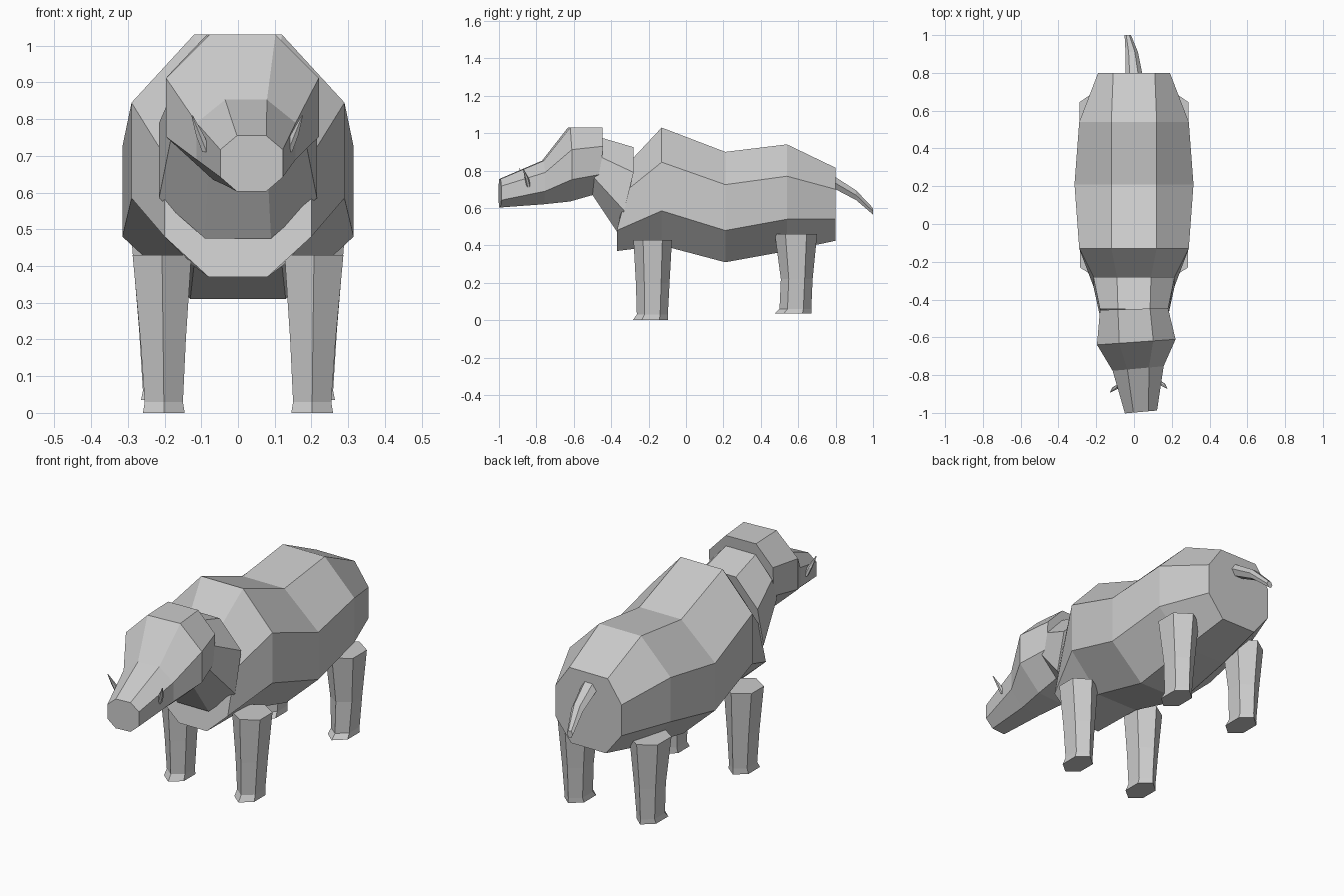
import bpy, bmesh
from math import cos, sin, radians
from mathutils import Vector

# Remove the default cube
cube = bpy.data.objects.get("Cube")
if cube:
    bpy.data.objects.remove(cube, do_unlink=True)

# The single grey hide colour
hide_grey = bpy.data.materials.new("hide_grey")
hide_grey.use_nodes = True
colour = (0.6, 0.6, 0.6, 1)
hide_grey.diffuse_color = colour
hide_grey.node_tree.nodes["Principled BSDF"].inputs["Base Color"].default_value = colour


def loft(name, rings):
    """Skin a list of equal-sided rings and cap both ends, flat shaded."""
    bm = bmesh.new()
    loops = [[bm.verts.new(point) for point in ring] for ring in rings]
    for near, far in zip(loops, loops[1:]):
        count = len(near)
        for i in range(count):
            j = (i + 1) % count
            bm.faces.new((near[i], near[j], far[j], far[i]))
    bm.faces.new(loops[0])
    bm.faces.new(loops[-1])
    bmesh.ops.recalc_face_normals(bm, faces=bm.faces)
    mesh = bpy.data.meshes.new(name)
    bm.to_mesh(mesh)
    bm.free()
    mesh.materials.append(hide_grey)
    obj = bpy.data.objects.new(name, mesh)
    bpy.context.collection.objects.link(obj)
    return obj


def octagon(y, heights, top, side, bottom, middle=0.0, twist=0.0):
    """Eight-sided section; heights run top, shoulder, flank, belly.
    y is one depth, or one depth for each height."""
    depths = y if isinstance(y, tuple) else (y,) * len(heights)
    levels = list(zip(depths, heights, (top, side, side, bottom)))
    right = [(middle - half, d - twist * half, z) for d, z, half in levels]
    left = [(middle + half, d + twist * half, z) for d, z, half in levels]
    return right + left[::-1]


def hexagon(centre, width, depth, slope=0.0):
    """Level six-sided section with points fore and aft."""
    x, y, z = centre
    ring = []
    for i in range(6):
        angle = radians(60 * i)
        along = depth * cos(angle)
        ring.append((x + width * sin(angle) / sin(radians(60)), y + along, z + slope * along))
    return ring


# Barrel of the body, chest to rump
loft("body", [
    octagon((-0.28, -0.31, -0.37, -0.37), (0.87, 0.70, 0.48, 0.37), top=0.09, side=0.20, bottom=0.08),
    octagon(-0.13, (1.03, 0.845, 0.585, 0.40), top=0.12, side=0.29, bottom=0.12),
    octagon(0.21, (0.90, 0.725, 0.48, 0.31), top=0.12, side=0.315, bottom=0.13),
    octagon(0.54, (0.94, 0.77, 0.54, 0.37), top=0.12, side=0.29, bottom=0.12),
    octagon(0.80, (0.815, 0.70, 0.54, 0.425), top=0.11, side=0.19, bottom=0.10),
])

# Neck, slanting up from the chest into the head
loft("neck", [
    octagon((-0.45, -0.45, -0.49, -0.50), (0.975, 0.87, 0.76, 0.67), top=0.085, side=0.18, bottom=0.08),
    octagon((-0.28, -0.28, -0.33, -0.37), (0.925, 0.79, 0.585, 0.475), top=0.09, side=0.215, bottom=0.09),
])

# Head, turned slightly to the left
loft("head", [
    octagon(-0.995, (0.755, 0.717, 0.642, 0.603), top=0.04, side=0.085, bottom=0.04, middle=0.037, twist=0.09),
    octagon(-0.765, (0.853, 0.79, 0.69, 0.62), top=0.057, side=0.135, bottom=0.057, middle=0.022, twist=0.09),
    octagon(-0.625, (1.03, 0.912, 0.752, 0.635), top=0.09, side=0.208, bottom=0.08, middle=0.012, twist=0.07),
    octagon((-0.45, -0.45, -0.46, -0.50), (1.03, 0.93, 0.78, 0.67), top=0.085, side=0.18, bottom=0.08, twist=0.03),
])

# Tusks, curving outward and up from the snout
for name, x, out in (("right_tusk", -0.085, -1), ("left_tusk", 0.135, 1)):
    y = -0.85 + 0.01 * out
    loft(name, [
        hexagon((x, y, 0.71), 0.012, 0.012),
        hexagon((x + 0.018 * out, y - 0.01, 0.755), 0.011, 0.011),
        hexagon((x + 0.04 * out, y - 0.03, 0.81), 0.002, 0.002),
    ])

# Legs: tapered columns ending in flared hooves
for side_name, side in (("right", -1), ("left", 1)):
    x = 0.207 * side
    loft("front_leg_" + side_name, [
        hexagon((x, -0.178, 0.43), 0.08, 0.103),
        hexagon((x - 0.003 * side, -0.178, 0.20), 0.062, 0.09),
        hexagon((x - 0.005 * side, -0.18, 0.03), 0.052, 0.083),
        hexagon((x - 0.005 * side, -0.19, 0.0), 0.057, 0.095),
    ])
    loft("hind_leg_" + side_name, [
        hexagon((x, 0.588, 0.46), 0.082, 0.113),
        hexagon((x, 0.592, 0.22), 0.062, 0.085),
        hexagon((x, 0.585, 0.06), 0.052, 0.085),
        hexagon((x, 0.572, 0.035), 0.057, 0.1),
    ])

# Tail, drooping behind the rump
tail_rings = []
for x, y, z, width, height in ((0, 0.79, 0.738, 0.045, 0.038),
                               (-0.012, 0.91, 0.668, 0.033, 0.03),
                               (-0.033, 1.0, 0.582, 0.017, 0.02)):
    centre = Vector((x, y, z))
    tail_rings.append([centre + Vector((width * cos(radians(60 * i)), 0, height * sin(radians(60 * i))))
                       for i in range(6)])
loft("tail", tail_rings)
